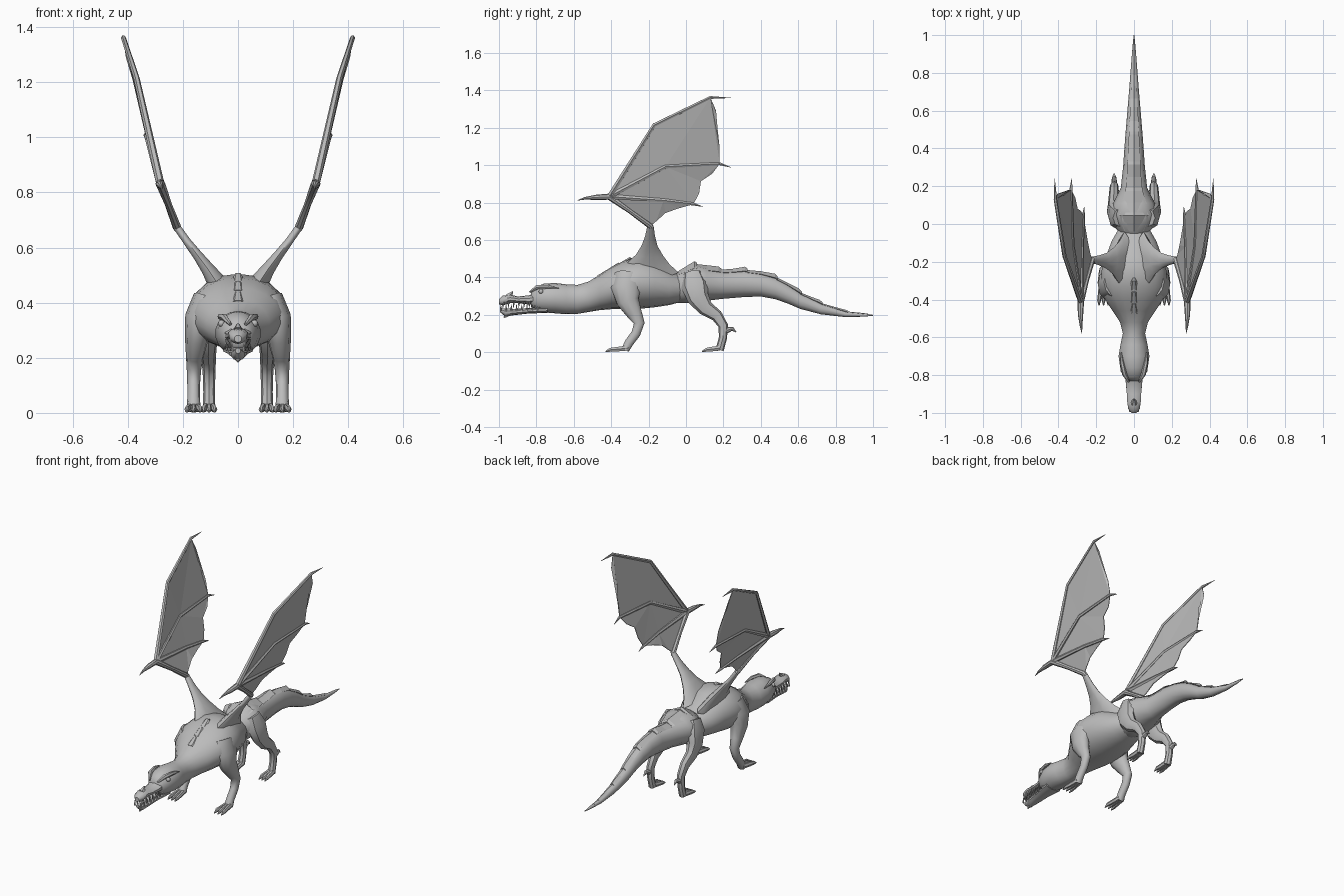
import bpy, bmesh, math
from mathutils import Vector

grey = bpy.data.materials.new("stone grey")
grey.diffuse_color = (0.5, 0.5, 0.5, 1)


def finish(name, bm, mirror=False, smooth=40):
    bmesh.ops.recalc_face_normals(bm, faces=bm.faces)
    me = bpy.data.meshes.new(name)
    bm.to_mesh(me)
    bm.free()
    ob = bpy.data.objects.new(name, me)
    bpy.context.collection.objects.link(ob)
    me.materials.append(grey)
    if mirror:
        ob.modifiers.new("mirror", 'MIRROR')
    if smooth:
        bpy.ops.object.select_all(action='DESELECT')
        ob.select_set(True)
        bpy.context.view_layer.objects.active = ob
        bpy.ops.object.shade_smooth_by_angle(angle=math.radians(smooth))
    return ob


def skin(bm, rings):
    """Join equal rings of points into a closed skin."""
    vs = [[bm.verts.new(p) for p in r] for r in rings]
    n = len(vs[0])
    for a, b in zip(vs, vs[1:]):
        for i in range(n):
            j = (i + 1) % n
            bm.faces.new((a[i], a[j], b[j], b[i]))
    bm.faces.new(vs[0])
    bm.faces.new(vs[-1])


def body(name, rows, n, smooth=40):
    """Upright oval sections along y: (y, top, bottom, half width)."""
    rings = []
    for y, top, bot, rx in rows:
        zc, rz = (top + bot) / 2, (top - bot) / 2
        rings.append([(rx * math.sin(2 * math.pi * i / n), y,
                       zc + rz * math.cos(2 * math.pi * i / n)) for i in range(n)])
    bm = bmesh.new()
    skin(bm, rings)
    return finish(name, bm, smooth=smooth)


def add_tube(bm, pts, n=8, ref=(1, 0, 0)):
    """Tube through (x, y, z, radius along ref, other radius)."""
    P = [Vector(p[:3]) for p in pts]
    rings = []
    for k, p in enumerate(pts):
        t = (P[min(k + 1, len(P) - 1)] - P[max(k - 1, 0)]).normalized()
        u = Vector(ref)
        u = (u - t * u.dot(t)).normalized()
        v = t.cross(u)
        rings.append([P[k] + u * p[3] * math.cos(2 * math.pi * i / n)
                      + v * p[-1] * math.sin(2 * math.pi * i / n) for i in range(n)])
    skin(bm, rings)


def tubes(name, paths, n=8, ref=(1, 0, 0), mirror=True, smooth=40):
    bm = bmesh.new()
    for pts in paths:
        add_tube(bm, pts, n, ref)
    return finish(name, bm, mirror, smooth)


# Head, neck and chest
body("head_neck_torso", [
    (-0.83, .315, .245, .035), (-0.81, .345, .225, .055), (-0.76, .367, .213, .074),
    (-0.70, .370, .208, .083), (-0.64, .363, .203, .073), (-0.58, .360, .205, .060),
    (-0.52, .378, .215, .075), (-0.46, .415, .225, .115), (-0.40, .455, .230, .155),
    (-0.33, .490, .230, .178), (-0.25, .505, .232, .175), (-0.17, .490, .240, .150),
    (-0.09, .440, .252, .120), (-0.03, .415, .268, .085)], 18, 60)

# Hips and tail
tail = [(-0.06, .415, .270, .072), (-0.045, .430, .262, .080), (0.0, .452, .262, .112),
        (0.05, .470, .268, .128), (0.11, .458, .275, .110), (0.19, .436, .285, .070),
        (0.31, .440, .295, .057), (0.40, .425, .298, .051), (0.48, .400, .283, .045),
        (0.55, .360, .258, .039), (0.61, .318, .232, .034), (0.72, .262, .203, .025),
        (0.85, .218, .188, .015), (0.95, .206, .190, .007), (1.0, .200, .195, .002)]
body("hips_tail", tail, 12, 45)


def back_height(y):
    for a, b in zip(tail, tail[1:]):
        if a[0] <= y <= b[0]:
            f = (y - a[0]) / (b[0] - a[0])
            return [a[i] + f * (b[i] - a[i]) for i in (1, 3)]


# Overlapping plates along the back, raised at their rear edge
bm = bmesh.new()
stops = [-0.04, .05, .18, .32, .48, .61, .72, .86, .97]
for y0, y1 in zip(stops, stops[1:]):
    rings = []
    for y, lift in ((y0, .002), ((y0 + y1) / 2, .008), (y1 - .005, .018), (y1 + .01, .010)):
        z, w = back_height(y)
        lift *= min(1, w / .03)
        w *= .6
        rings.append([(-w, y, z - w * .35 + lift * .4), (0, y, z + lift),
                      (w, y, z - w * .35 + lift * .4), (0, y, z - w * .5 - .004)])
    skin(bm, rings)
finish("back_plates", bm, smooth=0)

# Low spine bumps above the shoulders
tubes("spine_bumps", [[(0, y, z - .015, .025, .012), (0, y + .05, z + .02, .014, .008),
                       (0, y + .07, z + .012, .004)]
                      for y, z in ((-.47, .415), (-.41, .452), (-.35, .482))], 6,
      mirror=False, smooth=0)

# Jaws
body("upper_jaw", [(-.77, .335, .250, .058), (-.84, .304, .255, .045), (-.90, .298, .262, .040),
                   (-.94, .308, .262, .038), (-.98, .302, .250, .032), (-1.0, .282, .256, .014)],
     10, 40)
body("lower_jaw", [(-.74, .245, .210, .055), (-.84, .236, .207, .040), (-.92, .232, .198, .034),
                   (-.965, .234, .190, .026), (-.995, .236, .215, .010)], 10, 40)
tubes("nose_and_chin_spikes", [
    [(0, -.95, .298, .018), (0, -.935, .312, .012), (0, -.925, .326, .002)],
    [(0, -.95, .205, .014), (0, -.965, .194, .010), (0, -.975, .185, .002)]], 6, mirror=False)

# Teeth in two interleaved rows
teeth = []
for k in range(8):
    y = -.78 - k * .028
    x = .046 - k * .0028
    teeth.append([(x, y, .268, .006), (x, y - .003, .236, .001)])
    teeth.append([(x - .005, y - .014, .224, .006), (x - .004, y - .014, .256, .001)])
tubes("teeth", teeth, 5, smooth=0)

# Brow ridges and eyes
tubes("brow_ridges", [[(.028, -.835, .322, .006), (.050, -.795, .348, .013),
                       (.064, -.735, .350, .011), (.068, -.68, .342, .003)]], 6)
bm = bmesh.new()
bmesh.ops.create_uvsphere(bm, u_segments=10, v_segments=6, radius=.013)
bmesh.ops.translate(bm, verts=bm.verts, vec=(.060, -.775, .325))
finish("eyes", bm, True)


def toes(x, heel, tip, spread):
    out = []
    for s in (-1, 0, 1):
        out.append([(x + s * .012, heel, .022, .013, .015),
                    (x + s * spread * .8, (heel + tip) / 2, .016, .011, .014),
                    (x + s * spread, tip + .025, .013, .010, .012),
                    (x + s * spread, tip, .004, .003)])
    return out


# Front legs
tubes("front_legs", [[(.105, -.31, .41, .060, .075), (.138, -.32, .34, .056, .085),
                      (.150, -.31, .27, .043, .062), (.157, -.275, .205, .032, .043),
                      (.160, -.250, .155, .026, .030), (.161, -.268, .10, .023, .026),
                      (.161, -.305, .05, .023, .025), (.161, -.325, .012, .026, .022)]], 10,
      smooth=60)
tubes("front_toes", toes(.161, -.31, -.43, .024), 6)

# Hind legs with heel spur
tubes("hind_legs", [[(.070, .035, .42, .045, .050), (.095, .045, .36, .043, .072),
                     (.106, .065, .29, .038, .058), (.108, .105, .235, .030, .042),
                     (.106, .165, .195, .026, .032), (.105, .200, .140, .023, .026),
                     (.105, .197, .075, .021, .022), (.105, .180, .012, .023, .022)],
                    [(.105, .195, .105, .016), (.105, .232, .122, .014),
                     (.105, .248, .125, .011), (.105, .268, .108, .002)]], 8, smooth=40)
tubes("hind_toes", toes(.105, .18, .085, .020), 6)

# Wing joints
W, E = (.282, -.41, .832), (.222, -.19, .675)
F1m, F1e, F1t = (.368, -.17, 1.215), (.416, .13, 1.362), (.420, .24, 1.360)
F2m, F2e, F2t = (.326, -.11, .992), (.334, .18, 1.008), (.330, .24, .988)
F3m, F3e, F3t = (.276, -.12, .812), (.268, .04, .792), (.264, .09, .778)

# Wing arm flaring out of the shoulder
tubes("wing_upper_arms", [[(.050, -.20, .425, .160, .040), (.078, -.20, .475, .112, .036),
                           (.108, -.195, .520, .072, .026), (.145, -.195, .570, .042, .019),
                           (.185, -.192, .622, .026, .015), (*E, .017, .014)]], 10,
      ref=(0, 1, 0), smooth=60)
tubes("wing_forearms", [[(.216, -.182, .662, .012), (*E, .016), (.252, -.30, .755, .013),
                         (*W, .018), (.283, -.48, .828, .014), (.280, -.54, .823, .007),
                         (.276, -.58, .812, .001)]], 8)

# Wing fingers
tubes("wing_fingers", [[(*W, .015), (*m, .011), (*e, .009), (*t, .001)]
                       for m, e, t in ((F1m, F1e, F1t), (F2m, F2e, F2t), (F3m, F3e, F3t))], 6)

# Wing skin with scalloped trailing edge
bm = bmesh.new()
for outline in (
        [W, F1m, F1e, (.405, .16, 1.29), (.370, .15, 1.19), (.348, .178, 1.10), F2e, F2m],
        [W, F2m, F2e, (.312, .14, .955), (.300, .08, .915), (.284, .07, .85), F3e, F3m],
        [W, F3m, F3e, (.255, -.04, .770), (.243, -.11, .745), (.232, -.16, .700), E]):
    bm.faces.new([bm.verts.new(p) for p in outline])
bmesh.ops.triangulate(bm, faces=bm.faces)
skin_ob = finish("wing_skin", bm, True, smooth=0)
mod = skin_ob.modifiers.new("thickness", 'SOLIDIFY')
mod.thickness = .004
mod.offset = 0
